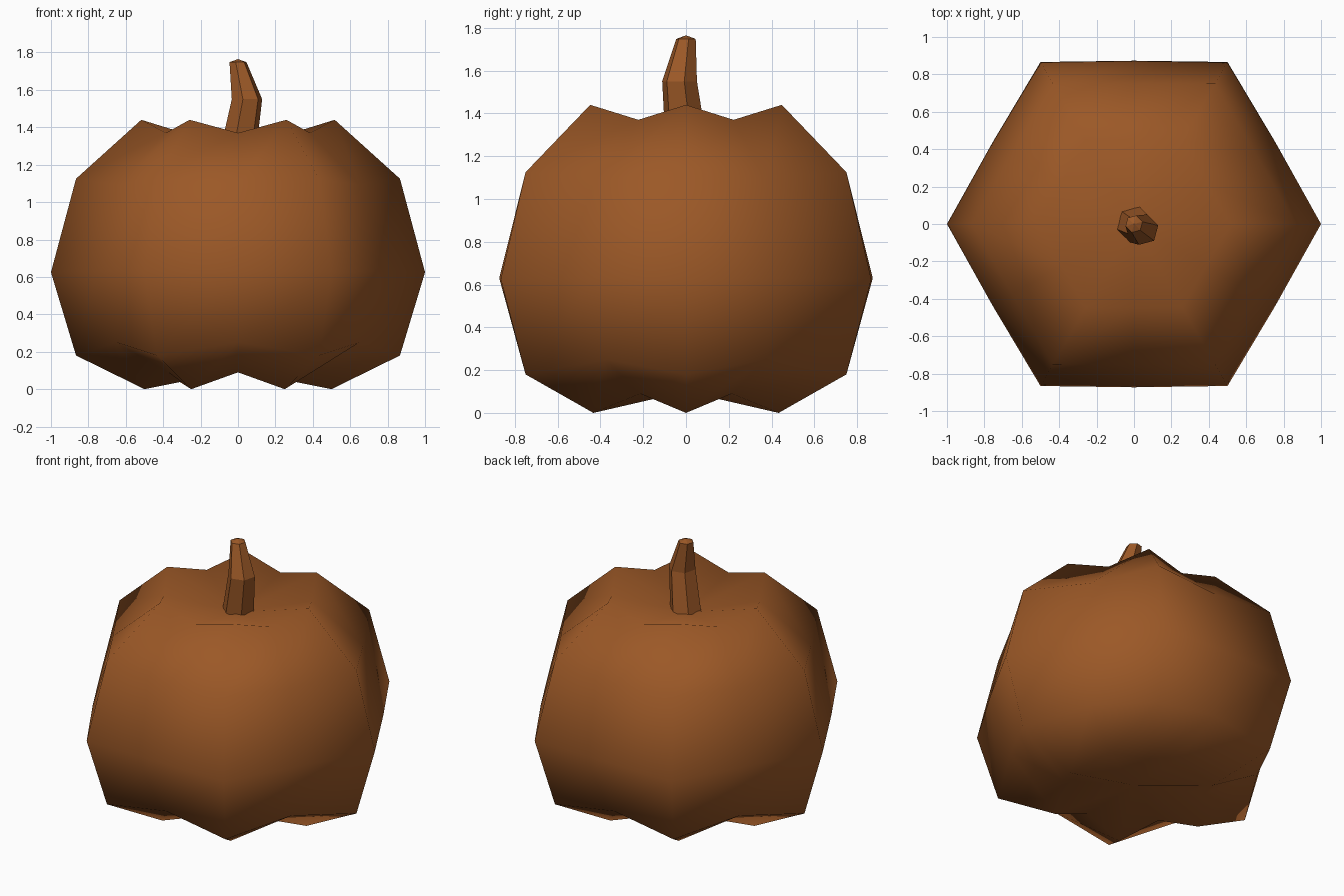
import bpy
import bmesh
from math import sin, cos, pi, radians

old = bpy.data.objects.get("Cube")
if old:
    bpy.data.objects.remove(old, do_unlink=True)

# Single warm brown
brown = bpy.data.materials.new("pumpkin brown")
brown.use_nodes = True
colour = (0.33, 0.098, 0.02, 1)
brown.diffuse_color = colour
brown.node_tree.nodes["Principled BSDF"].inputs["Base Color"].default_value = colour


def loft(name, rings, bottom, top, smooth):
    """Skin a stack of equal rings and close both ends with fans."""
    bm = bmesh.new()
    loops = [[bm.verts.new(p) for p in ring] for ring in rings]
    count = len(loops[0])
    low, high = bm.verts.new(bottom), bm.verts.new(top)
    for i in range(count):
        j = (i + 1) % count
        bm.faces.new((low, loops[0][j], loops[0][i]))
        bm.faces.new((high, loops[-1][i], loops[-1][j]))
        for a, b in zip(loops, loops[1:]):
            bm.faces.new((a[i], a[j], b[j], b[i]))
    for face in bm.faces:
        face.smooth = smooth
    mesh = bpy.data.meshes.new(name)
    bm.to_mesh(mesh)
    bm.free()
    mesh.materials.append(brown)
    obj = bpy.data.objects.new(name, mesh)
    bpy.context.collection.objects.link(obj)
    return obj


# Body: six ridges alternating with six grooves
# each level: ridge radius, ridge height, groove radius, groove height
levels = [
    (0.50, 0.00, 0.43, 0.09),
    (0.866, 0.18, 0.75, 0.25),
    (1.00, 0.625, 0.873, 0.63),
    (0.866, 1.125, 0.752, 1.09),
    (0.517, 1.44, 0.445, 1.37),
]
body_rings = []
for ridge_r, ridge_z, groove_r, groove_z in levels:
    ring = []
    for k in range(12):
        r, z = (groove_r, groove_z) if k % 2 else (ridge_r, ridge_z)
        ring.append((r * cos(k * pi / 6), r * sin(k * pi / 6), z))
    body_rings.append(ring)
loft("pumpkin_body", body_rings, (0, 0, 0.1), (0, 0, 1.28), True)

# Stem: bent, tapering six-sided stalk
# each section: centre x, centre y, height, radius
sections = [(0, 0, 1.27, 0.1), (0.048, -0.03, 1.55, 0.084), (0, 0, 1.748, 0.047)]
stem_rings = [
    [(x + r * cos(radians(15 + 60 * k)), y + r * sin(radians(15 + 60 * k)), z)
     for k in range(6)]
    for x, y, z, r in sections
]
loft("stem", stem_rings, (0, 0, 1.27), (0, 0, 1.765), False)
